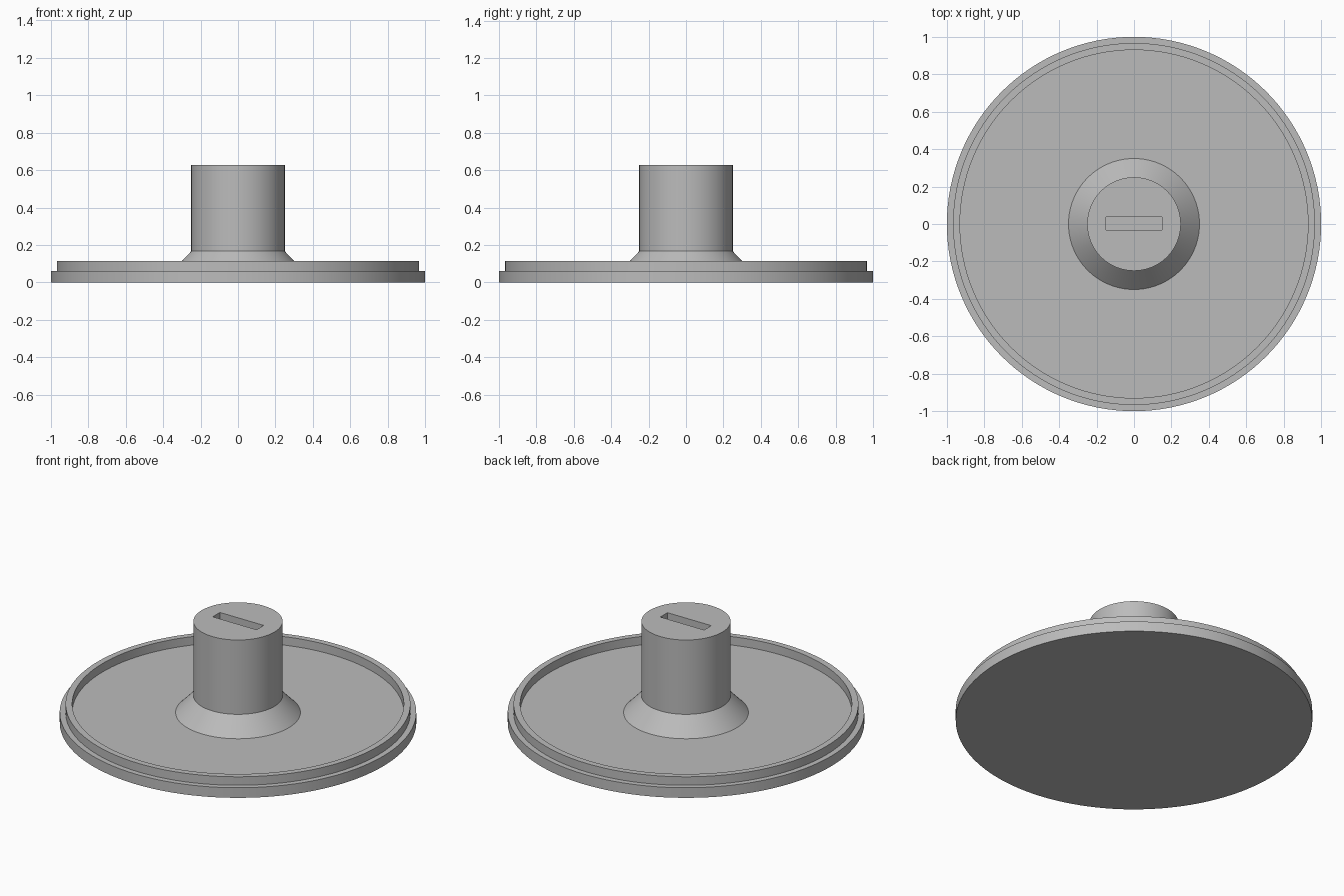
import bpy
import bmesh
import math

SIDES = 128
FLOOR, RIM_TOP, COLLAR_TOP, POST_TOP = 0.0625, 0.115, 0.167, 0.627

cube = bpy.data.objects.get("Cube")
if cube:
    bpy.data.objects.remove(cube, do_unlink=True)

# One plain grey for every part
grey = bpy.data.materials.new("plain grey")
grey.use_nodes = True
colour = (0.5, 0.5, 0.5, 1)
grey.diffuse_color = colour
grey.node_tree.nodes["Principled BSDF"].inputs["Base Color"].default_value = colour


def add_object(name, bm):
    mesh = bpy.data.meshes.new(name)
    bmesh.ops.recalc_face_normals(bm, faces=bm.faces)
    bm.to_mesh(mesh)
    bm.free()
    mesh.materials.append(grey)
    obj = bpy.data.objects.new(name, mesh)
    bpy.context.collection.objects.link(obj)
    return obj


def activate(obj):
    bpy.ops.object.select_all(action="DESELECT")
    obj.select_set(True)
    bpy.context.view_layer.objects.active = obj


def lathe(name, profile):
    """Turn (radius, height) points round z; the two ends are capped flat."""
    bm = bmesh.new()
    rings = []
    for radius, height in profile:
        angles = [math.tau * i / SIDES for i in range(SIDES)]
        rings.append([bm.verts.new((radius * math.cos(a), radius * math.sin(a), height))
                      for a in angles])
    for low, high in zip(rings, rings[1:]):
        for i in range(SIDES):
            j = (i + 1) % SIDES
            bm.faces.new((low[i], low[j], high[j], high[i]))
    bm.faces.new(rings[0])
    bm.faces.new(rings[-1])
    return add_object(name, bm)


# Round tray with a stepped edge and a raised rim
tray = lathe("tray", [(1, 0), (1, FLOOR), (0.967, FLOOR), (0.967, RIM_TOP),
                      (0.93, RIM_TOP), (0.93, FLOOR)])

# Sloping collar at the foot of the post
collar = lathe("collar", [(0.35, FLOOR), (0.25, COLLAR_TOP)])

# Central post
post = lathe("post", [(0.25, COLLAR_TOP), (0.25, POST_TOP)])

# Slot sunk into the top of the post
slot_depth = 0.25
bm = bmesh.new()
bmesh.ops.create_cube(bm, size=1)
bmesh.ops.scale(bm, vec=(0.3, 0.07, 2 * slot_depth), verts=bm.verts)
bmesh.ops.translate(bm, vec=(0, 0.002, POST_TOP), verts=bm.verts)
cutter = add_object("slot_cutter", bm)
cutter.hide_render = True
cut = post.modifiers.new("slot", "BOOLEAN")
cut.operation = "DIFFERENCE"
cut.solver = "EXACT"
cut.object = cutter
activate(post)
bpy.ops.object.modifier_apply(modifier=cut.name)
bpy.data.objects.remove(cutter, do_unlink=True)

for part in (tray, collar, post):
    activate(part)
    bpy.ops.object.shade_smooth_by_angle(angle=math.radians(30))
